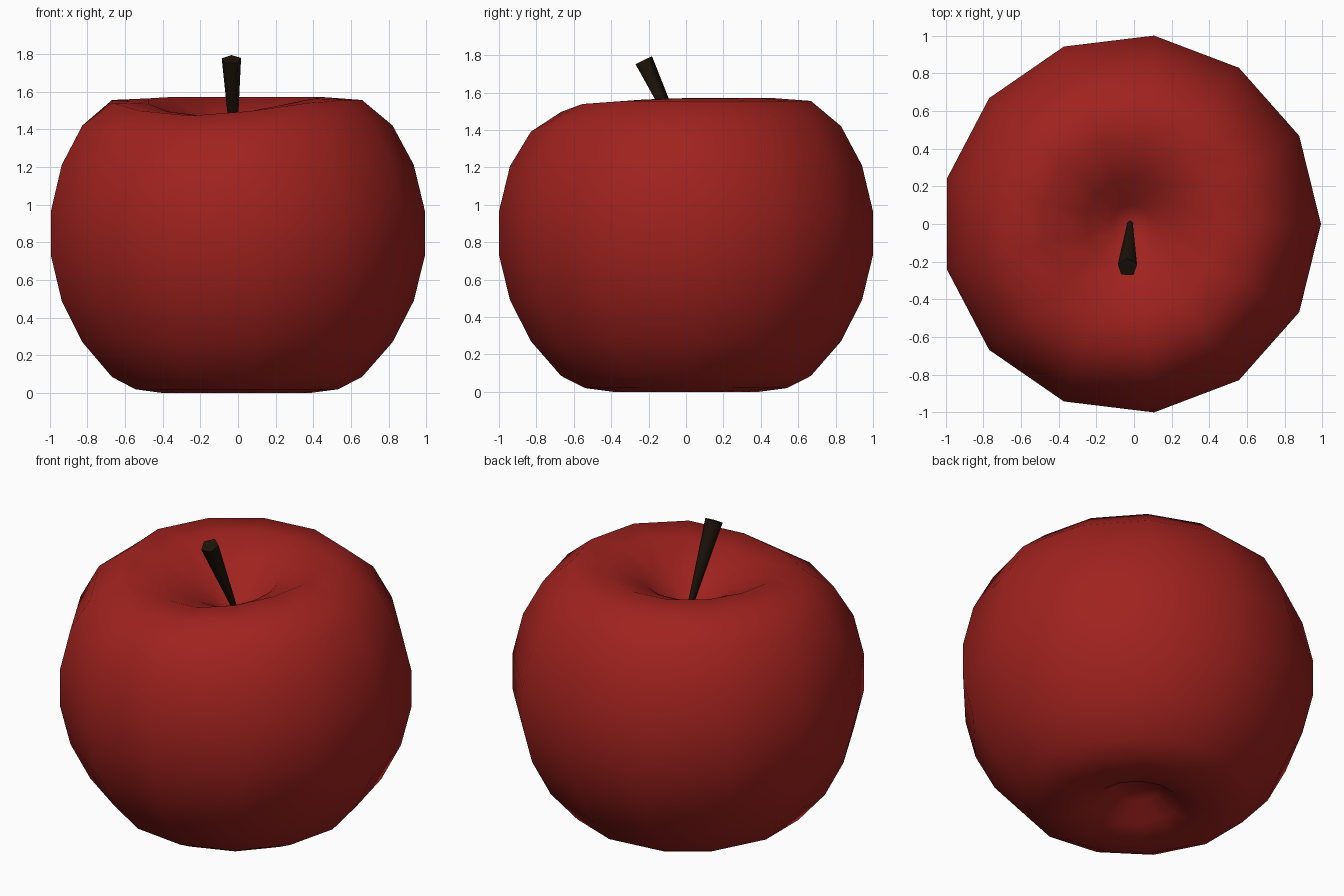
import bpy, bmesh, math
from mathutils import Vector

if "Cube" in bpy.data.objects:
    bpy.data.objects.remove(bpy.data.objects["Cube"])

SIDES = 13
CX = -0.015


def material(name, rgb):
    m = bpy.data.materials.new(name)
    m.diffuse_color = (*rgb, 1)
    m.use_nodes = True
    m.node_tree.nodes["Principled BSDF"].inputs["Base Color"].default_value = m.diffuse_color
    return m


def finish(bm, name, mat, angle):
    bmesh.ops.recalc_face_normals(bm, faces=bm.faces)
    mesh = bpy.data.meshes.new(name)
    bm.to_mesh(mesh)
    bm.free()
    ob = bpy.data.objects.new(name, mesh)
    bpy.context.collection.objects.link(ob)
    mesh.materials.append(mat)
    bpy.ops.object.select_all(action='DESELECT')
    ob.select_set(True)
    bpy.context.view_layer.objects.active = ob
    bpy.ops.object.shade_smooth_by_angle(angle=math.radians(angle))
    return ob


# Apple body: lathed profile (radius, height) from bottom dimple to stem cavity
profile = [(0, 0.15), (0.13, 0.13), (0.24, 0.045), (0.395, 0.0), (0.545, 0.02),
           (0.673, 0.085), (0.835, 0.27), (0.948, 0.49), (1.007, 0.73),
           (1.007, 0.965), (0.948, 1.21), (0.835, 1.42), (0.673, 1.555),
           (0.472, 1.57), (0.242, 1.47), (0.1, 1.32), (0, 1.28)]
bm = bmesh.new()
rings = []
for r, z in profile:
    if r == 0:
        rings.append([bm.verts.new((CX, 0, z))] * SIDES)
    else:
        rings.append([bm.verts.new((CX + r * math.cos(a), r * math.sin(a), z))
                      for a in (math.tau * i / SIDES for i in range(SIDES))])
for lo, hi in zip(rings, rings[1:]):
    for i in range(SIDES):
        j = (i + 1) % SIDES
        quad = list(dict.fromkeys((lo[i], lo[j], hi[j], hi[i])))
        bm.faces.new(quad)

# Soft dent in the front of the upper rim
dent = Vector((-0.18, -0.45, 1.56))
for v in bm.verts:
    t = max(0, 1 - (v.co - dent).length / 0.75)
    if math.hypot(v.co.x - CX, v.co.y) > 0.2:
        v.co.z -= 0.1 * t * t * (3 - 2 * t)
finish(bm, "apple_body", material("apple_red", (0.35, 0.016, 0.013)), 80)

# Stem: leaning tapered stick, thicker at the top
base, tip = Vector((-0.02, 0.02, 1.25)), Vector((-0.035, -0.23, 1.77))
axis = tip - base
bm = bmesh.new()
bmesh.ops.create_cone(bm, cap_ends=True, segments=5, radius1=0.012,
                      radius2=0.054, depth=axis.length)
rot = Vector((0, 0, 1)).rotation_difference(axis).to_matrix()
for v in bm.verts:
    v.co = rot @ v.co + (base + tip) / 2
finish(bm, "stem", material("stem_brown", (0.013, 0.007, 0.003)), 75)
